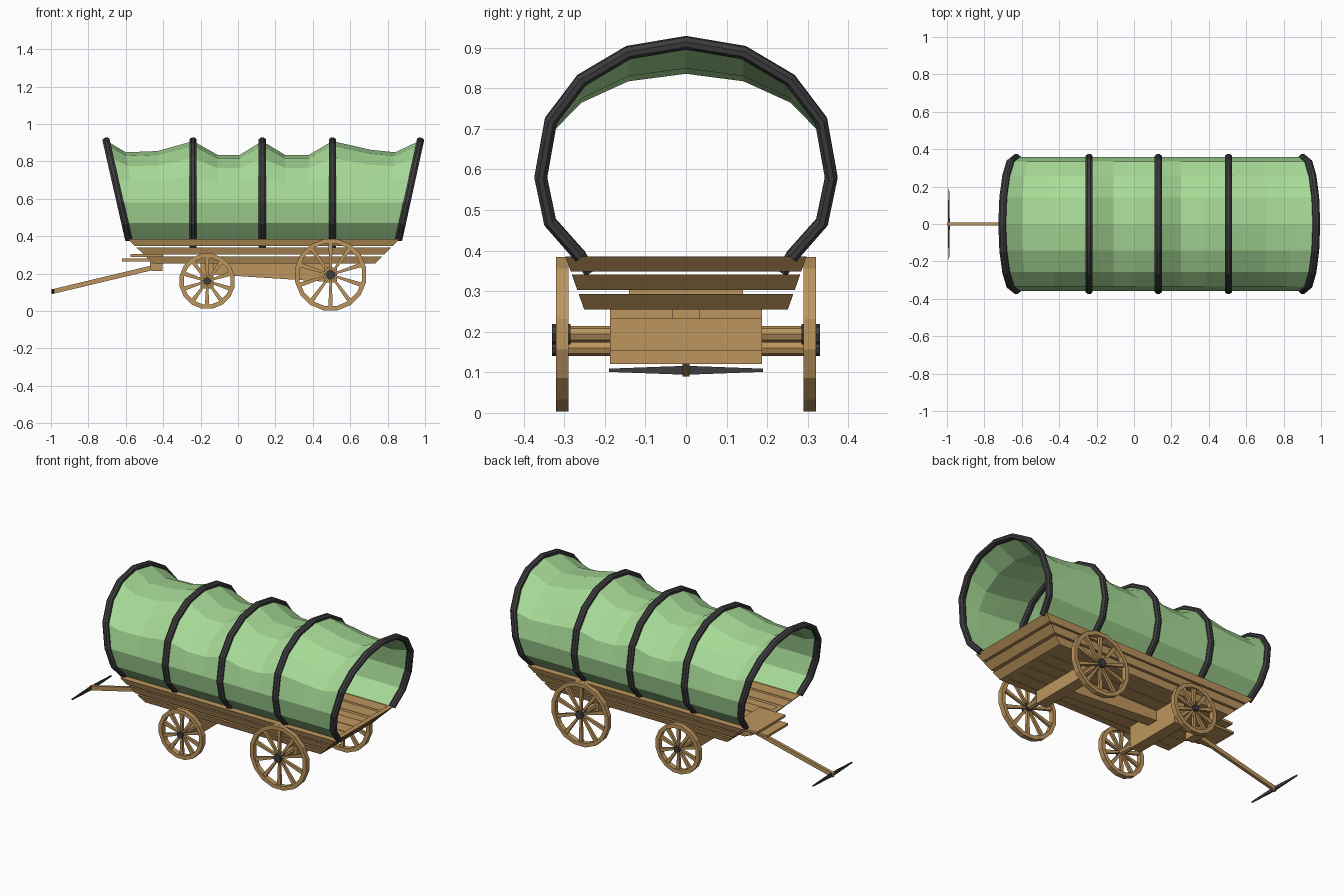
import bpy, bmesh, math
from mathutils import Vector, Matrix

if "Cube" in bpy.data.objects:
    bpy.data.objects.remove(bpy.data.objects["Cube"])


def material(name, color):
    m = bpy.data.materials.new(name)
    m.diffuse_color = (*color, 1)
    m.use_nodes = True
    m.node_tree.nodes["Principled BSDF"].inputs["Base Color"].default_value = m.diffuse_color
    return m


WOOD = material("wood", (0.51, 0.305, 0.112))
CLOTH = material("green_cloth", (0.39, 0.71, 0.31))
IRON = material("dark_iron", (0.048, 0.048, 0.052))


def finish(name, bm, mat):
    bmesh.ops.recalc_face_normals(bm, faces=bm.faces[:])
    me = bpy.data.meshes.new(name)
    bm.to_mesh(me)
    bm.free()
    me.materials.append(mat)
    ob = bpy.data.objects.new(name, me)
    bpy.context.collection.objects.link(ob)
    return ob


def add_hexa(bm, a, b):
    """Solid between two matching loops of points."""
    va = [bm.verts.new(p) for p in a]
    vb = [bm.verts.new(p) for p in b]
    bm.faces.new(va)
    bm.faces.new(vb[::-1])
    n = len(va)
    for i in range(n):
        j = (i + 1) % n
        bm.faces.new((va[i], vb[i], vb[j], va[j]))


def box(name, x, y, z, mat=WOOD):
    bm = bmesh.new()
    lo, hi = [[(x[0], y[0], h), (x[1], y[0], h), (x[1], y[1], h), (x[0], y[1], h)] for h in z]
    add_hexa(bm, lo, hi)
    return finish(name, bm, mat)


def slab_xz(name, pts, half, mat=WOOD):
    """Side outline extruded across y."""
    bm = bmesh.new()
    add_hexa(bm, [(x, -half, z) for x, z in pts], [(x, half, z) for x, z in pts])
    return finish(name, bm, mat)


# --- flared wagon bed -------------------------------------------------
def flare(z):
    return (z - 0.255) / 0.13


def front_x(z): return -0.455 - 0.135 * flare(z)
def rear_x(z): return 0.735 + 0.13 * flare(z)
def inner_y(z): return 0.21 + 0.044 * flare(z)
def outer_y(z): return 0.251 + 0.046 * flare(z)


ROWS = [(0.255, 0.293), (0.303, 0.341), (0.349, 0.385)]
for i, (z0, z1) in enumerate(ROWS):
    for side, s in (("left", 1), ("right", -1)):
        bm = bmesh.new()
        loops = [[(front_x(z), s * inner_y(z), z), (rear_x(z), s * inner_y(z), z),
                  (rear_x(z), s * outer_y(z), z), (front_x(z), s * outer_y(z), z)] for z in (z0, z1)]
        add_hexa(bm, *loops)
        finish(f"{side}_side_plank_{i}", bm, WOOD)
    # end boards: full tailgate, only the low board at the front
    ends = [("tail_board", rear_x, -0.03)] + ([("front_board", front_x, 0.03)] if i == 0 else [])
    for label, fx, t in ends:
        bm = bmesh.new()
        loops = [[(fx(z), -inner_y(z), z), (fx(z), inner_y(z), z),
                  (fx(z) + t, inner_y(z), z), (fx(z) + t, -inner_y(z), z)] for z in (z0, z1)]
        add_hexa(bm, *loops)
        finish(f"{label}_{i}", bm, WOOD)

for i in range(5):
    y = -0.21 + i * 0.084
    box(f"floor_plank_{i}", (-0.45, 0.73), (y + 0.002, y + 0.082), (0.256, 0.27))

# --- foot boards at the front ----------------------------------------
box("upper_foot_board", (-0.575, -0.40), (-0.14, 0.14), (0.29, 0.304))
box("lower_foot_board", (-0.62, -0.42), (-0.10, 0.10), (0.266, 0.28))

# --- hoops and cloth cover -------------------------------------------
HALF = [(0.26, 0.385), (0.335, 0.47), (0.358, 0.58), (0.333, 0.72), (0.257, 0.82), (0.142, 0.888)]
ARCH = [(-y, z) for y, z in HALF] + [(0, 0.912)] + [(y, z) for y, z in HALF[::-1]]


def lean(xb, xt, z):
    return xb + (xt - xb) * (z - 0.385) / 0.527


def hoop(name, xb, xt, foot):
    path = ([(-0.235, 0.345)] if foot else []) + ARCH + ([(0.235, 0.345)] if foot else [])
    pts = [Vector((lean(xb, xt, z), y, z)) for y, z in path]
    along = Vector((xt - xb, 0, 0.527)).normalized()
    normal = along.cross(Vector((0, 1, 0))).normalized()
    bm = bmesh.new()
    rings = []
    for i, p in enumerate(pts):
        t = (pts[min(i + 1, len(pts) - 1)] - pts[max(i - 1, 0)]).normalized()
        out = t.cross(normal).normalized()
        rings.append([bm.verts.new(p + normal * 0.021 * math.cos(a) + out * 0.017 * math.sin(a))
                      for a in (math.tau * (k + 0.5) / 8 for k in range(8))])
    for r, q in zip(rings, rings[1:]):
        for k in range(8):
            bm.faces.new((r[k], r[k - 1], q[k - 1], q[k]))
    bm.faces.new(rings[0])
    bm.faces.new(rings[-1])
    finish(name, bm, IRON)


hoop("front_hoop", -0.585, -0.705, False)
hoop("rear_hoop", 0.86, 0.975, False)
for i, x in enumerate((-0.24, 0.13, 0.505)):
    hoop(f"middle_hoop_{i}", x, x, True)

# cover stations: bottom x, top x, sag factor above the widest line
STATIONS = [(-0.585, -0.705, 1), (-0.53, -0.60, 0.81), (-0.42, -0.43, 0.83), (-0.24, -0.24, 0.99),
            (-0.11, -0.11, 0.77), (0.01, 0.01, 0.77), (0.13, 0.13, 0.99), (0.25, 0.25, 0.77),
            (0.38, 0.38, 0.77), (0.505, 0.505, 0.99), (0.67, 0.71, 0.85), (0.77, 0.84, 0.81),
            (0.86, 0.975, 1)]
bm = bmesh.new()
grid = []
for xb, xt, sag in STATIONS:
    row = []
    for y, z in ARCH:
        zz = 0.58 + (z - 0.58) * sag if z > 0.58 else z
        row.append(bm.verts.new((lean(xb, xt, z), y, zz)))
    grid.append(row)
for a, b in zip(grid, grid[1:]):
    for k in range(len(ARCH) - 1):
        bm.faces.new((a[k], a[k + 1], b[k + 1], b[k]))
finish("cloth_cover", bm, CLOTH)


# --- wheels -----------------------------------------------------------
def wheel(name, cx, cz, r, s):
    def at(rad, a, y):
        return (cx + rad * math.cos(a), s * y, cz + rad * math.sin(a))
    bm = bmesh.new()
    n = 16
    rings = [[bm.verts.new(at(rad, math.tau * (k + 0.5) / n, y)) for k in range(n)]
             for rad, y in ((r, 0.29), (r, 0.32), (r - 0.024, 0.32), (r - 0.024, 0.29))]
    for i in range(4):
        a, b = rings[i], rings[(i + 1) % 4]
        for k in range(n):
            bm.faces.new((a[k - 1], a[k], b[k], b[k - 1]))
    # tapered spokes
    for k in range(10):
        a = math.tau * (k + 0.5) / 10
        d = Vector((math.cos(a), 0, math.sin(a)))
        w = Vector((-math.sin(a), 0, math.cos(a)))
        loops = []
        for rad, h in ((0.012, 0.005), (r - 0.018, 0.012)):
            c = Vector((cx, 0, cz)) + d * rad
            loops.append([c + w * h * u + Vector((0, s * y, 0))
                          for u, y in ((-1, 0.297), (1, 0.297), (1, 0.313), (-1, 0.313))])
        add_hexa(bm, *loops)
    finish(name, bm, WOOD)
    rod(name + "_hub", cx, cz, r * 0.13, s * 0.285, s * 0.33, IRON)


def rod(name, cx, cz, r, y0, y1, mat):
    bm = bmesh.new()
    m = Matrix.Translation((cx, (y0 + y1) / 2, cz)) @ Matrix.Rotation(math.pi / 2, 4, 'X')
    bmesh.ops.create_cone(bm, cap_ends=True, segments=8, radius1=r, radius2=r,
                          depth=abs(y1 - y0), matrix=m)
    finish(name, bm, mat)


for label, cx, cz, r in (("front", -0.165, 0.16, 0.15), ("rear", 0.495, 0.194, 0.194)):
    for side, s in (("left", 1), ("right", -1)):
        wheel(f"{label}_{side}_wheel", cx, cz, r, s)
    rod(f"{label}_axle", cx, cz, 0.02, -0.3, 0.3, WOOD)
    box(f"{label}_axle_block", (cx - 0.035, cx + 0.035), (-0.187, 0.187),
        (cz - 0.04, 0.256 if label == "front" else 0.232))

# --- running gear and tongue -----------------------------------------
slab_xz("reach_beam", [(-0.2, 0.262), (-0.2, 0.2), (0.5, 0.155), (0.5, 0.256)], 0.035)
slab_xz("tongue_block", [(-0.47, 0.262), (-0.47, 0.225), (-0.455, 0.215), (-0.405, 0.215), (-0.405, 0.262)], 0.05)
slab_xz("tongue", [(-1.0, 0.115), (-0.997, 0.09), (-0.41, 0.23), (-0.41, 0.256)], 0.009)
for side, s in (("left", 1), ("right", -1)):
    bm = bmesh.new()
    loops = [[(-0.99 + dx * h, s * y, 0.105 + dz * h) for dx, dz in ((-.5, -1), (.5, -1), (.5, 1), (-.5, 1))]
             for y, h in ((0, 0.011), (0.19, 0.004))]
    add_hexa(bm, *loops)
    finish(f"{side}_crossbar", bm, IRON)
